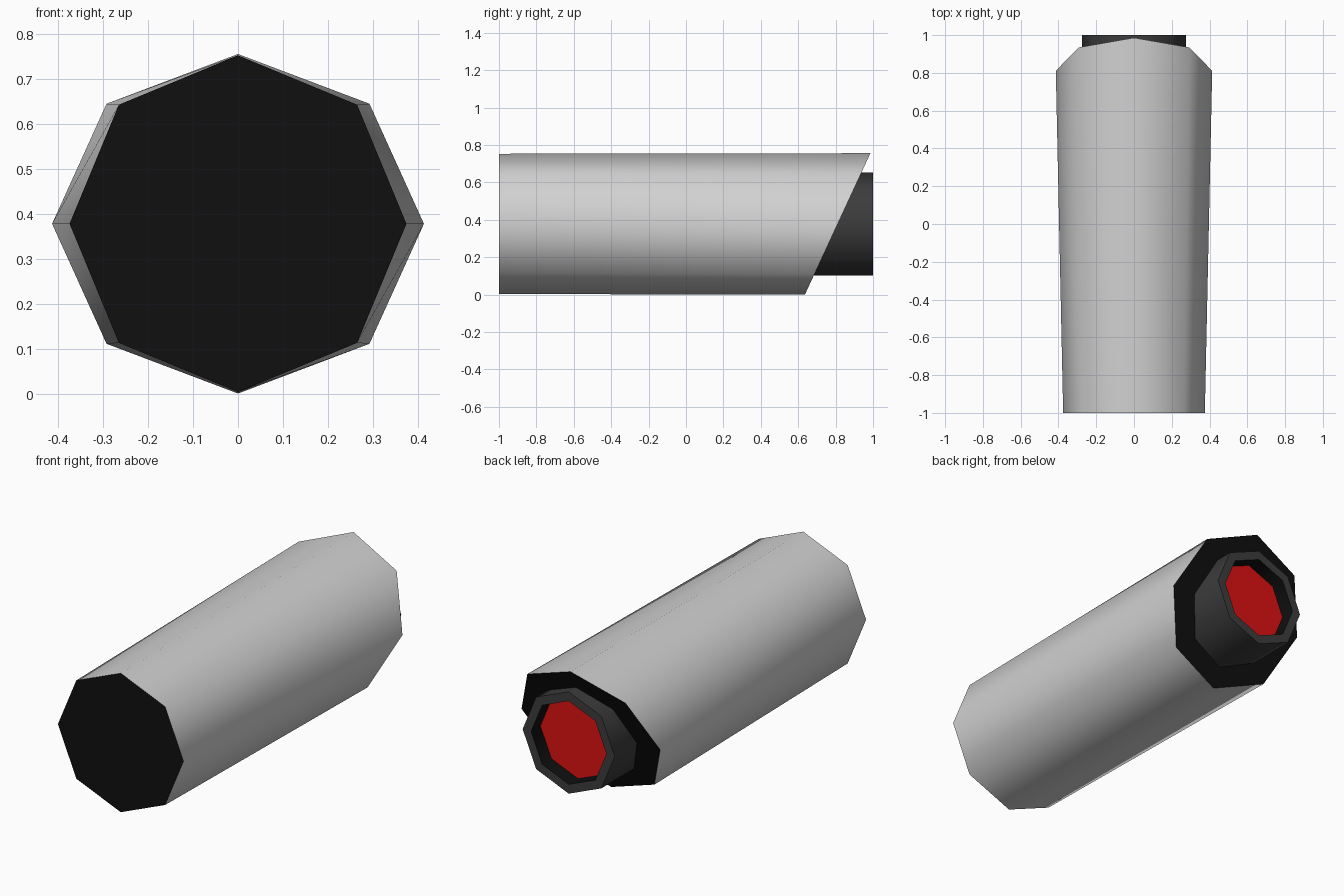
import bpy, bmesh, math

if "Cube" in bpy.data.objects:
    bpy.data.objects.remove(bpy.data.objects["Cube"])

SIDES = 8
CZ = 0.378  # height of the long axis


def material(name, rgb):
    m = bpy.data.materials.new(name)
    m.diffuse_color = (*rgb, 1)
    m.use_nodes = True
    m.node_tree.nodes["Principled BSDF"].inputs["Base Color"].default_value = m.diffuse_color
    return m


GREY = material("light grey", (0.64, 0.64, 0.64))
DARK = material("dark grey", (0.045, 0.045, 0.045))
BLACK = material("black", (0.005, 0.005, 0.005))
RED = material("glowing red", (0.72, 0.006, 0.006))


def loft(name, rings, mats, band_mats, start_mat, end_mat):
    """Skin octagon rings (x radius, z radius, y at centre, y slope over z), then cap both ends."""
    bm = bmesh.new()
    loops = []
    for rx, rz, y, slope in rings:
        loop = []
        for i in range(SIDES):
            a = math.tau * i / SIDES
            dz = rz * math.sin(a)
            loop.append(bm.verts.new((rx * math.cos(a), y + slope * dz, CZ + dz)))
        loops.append(loop)
    for a, b, mi in zip(loops, loops[1:], band_mats):
        for i in range(SIDES):
            j = (i + 1) % SIDES
            bm.faces.new((a[i], a[j], b[j], b[i])).material_index = mi
    bm.faces.new(loops[0]).material_index = start_mat
    bm.faces.new(loops[-1]).material_index = end_mat
    bmesh.ops.recalc_face_normals(bm, faces=bm.faces)
    me = bpy.data.meshes.new(name)
    bm.to_mesh(me)
    bm.free()
    for m in mats:
        me.materials.append(m)
    ob = bpy.data.objects.new(name, me)
    bpy.context.collection.objects.link(ob)
    bpy.ops.object.select_all(action='DESELECT')
    ob.select_set(True)
    bpy.context.view_layer.objects.active = ob
    bpy.ops.object.shade_smooth_by_angle(angle=math.radians(50))
    return ob


# Outer casing: widens to the rear, cut off at a slant, black end caps
loft("casing",
     [(0.375, 0.375, -1.0, 0), (0.414, 0.378, 0.811, 0.463)],
     [GREY, BLACK], [0], 1, 1)

# Inner nozzle: dark tube with a rim, black recess wall and red disc
loft("nozzle",
     [(0.275, 0.275, 0.6, 0), (0.275, 0.275, 1.0, 0),
      (0.225, 0.225, 1.0, 0), (0.225, 0.225, 0.92, 0)],
     [DARK, BLACK, RED], [0, 0, 1], 0, 2)
